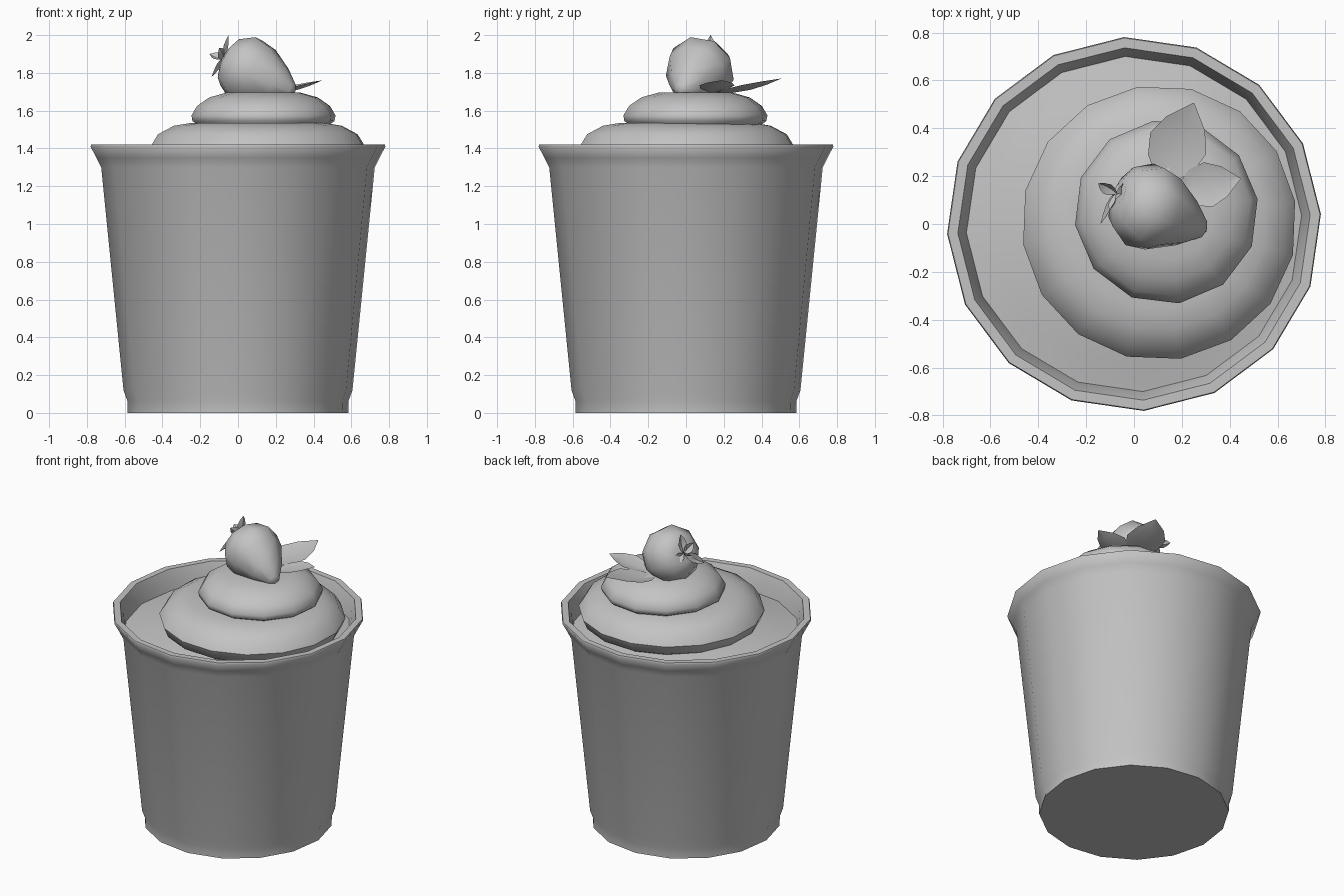
import bpy, bmesh, math
from mathutils import Vector, Matrix

cube = bpy.data.objects.get("Cube")
if cube:
    bpy.data.objects.remove(cube)

grey = bpy.data.materials.new("plain grey")
grey.use_nodes = True
grey.diffuse_color = (0.55, 0.55, 0.55, 1)
grey.node_tree.nodes["Principled BSDF"].inputs["Base Color"].default_value = grey.diffuse_color


def finish(name, bm, angle=50, solid=True):
    bmesh.ops.remove_doubles(bm, verts=bm.verts, dist=0.0005)
    if solid:
        bmesh.ops.recalc_face_normals(bm, faces=bm.faces)
    mesh = bpy.data.meshes.new(name)
    bm.to_mesh(mesh)
    bm.free()
    mesh.materials.append(grey)
    obj = bpy.data.objects.new(name, mesh)
    bpy.context.collection.objects.link(obj)
    bpy.ops.object.select_all(action="DESELECT")
    obj.select_set(True)
    bpy.context.view_layer.objects.active = obj
    bpy.ops.object.shade_smooth_by_angle(angle=math.radians(angle))
    return obj


def grid_faces(bm, rows, closed):
    for a, b in zip(rows, rows[1:]):
        n = len(a)
        for i in range(n if closed else n - 1):
            j = (i + 1) % n
            bm.faces.new((a[i], a[j], b[j], b[i]))


def lathe(name, profile, sides, matrix=Matrix(), turn=0.0, angle=50):
    """Spin (radius, height) points about z, then place the result."""
    bm = bmesh.new()
    rows = []
    for r, z in profile:
        row = []
        for i in range(sides):
            t = math.tau * i / sides + math.radians(turn)
            row.append(bm.verts.new(matrix @ Vector((r * math.cos(t), r * math.sin(t), z))))
        rows.append(row)
    grid_faces(bm, rows, True)
    return finish(name, bm, angle)


def leaf(name, base, tip, width, fold, curl, up=(0, 0, 1)):
    """Pointed leaf folded along its midrib and curled upward."""
    base, tip = Vector(base), Vector(tip)
    along = tip - base
    side = along.cross(Vector(up)).normalized()
    normal = side.cross(along).normalized()
    bm = bmesh.new()
    rows = []
    for t, w in ((0, 0.15), (0.25, 0.8), (0.5, 1), (0.75, 0.68), (1, 0.02)):
        mid = base + along * t - normal * curl * math.sin(math.pi * t)
        half = width * w / 2
        rows.append([bm.verts.new(mid + side * half * s + normal * fold * w * abs(s))
                     for s in (-1, 0, 1)])
    grid_faces(bm, rows, False)
    return finish(name, bm, solid=False)


# Cup with foot, flared lip and inner wall
lathe("cup", [(0, 0), (0.585, 0), (0.587, 0.065), (0.607, 0.12), (0.725, 1.3),
              (0.75, 1.35), (0.782, 1.41), (0.778, 1.42), (0.737, 1.42),
              (0.715, 1.36), (0.695, 1.26)], 16, turn=3)

# Filling level inside the cup
lathe("filling", [(0.703, 1.29), (0.6, 1.31), (0.4, 1.36), (0, 1.38)], 16, turn=3)

# Piped cream, two soft coils
lathe("lower_cream_coil", [(0.48, 1.31), (0.55, 1.35), (0.575, 1.41), (0.535, 1.475),
                           (0.45, 1.52), (0.36, 1.535), (0, 1.535)],
      16, Matrix.Translation((0.105, 0.005, 0)), turn=9)
lathe("upper_cream_coil", [(0.33, 1.51), (0.38, 1.545), (0.385, 1.575), (0.355, 1.625),
                           (0.29, 1.67), (0.2, 1.695), (0, 1.7)],
      12, Matrix.Translation((0.135, 0.05, 0)), turn=8)

# Tilted berry
stem = Vector((-0.065, 0.125, 1.87))
axis = Vector((0.38, -0.16, -0.18)).normalized()
tilt = Matrix.Translation(stem) @ axis.to_track_quat("Z", "Y").to_matrix().to_4x4()
lathe("berry", [(0, 0.015), (0.06, 0), (0.135, 0.035), (0.185, 0.12), (0.17, 0.21),
                (0.105, 0.33), (0.04, 0.415), (0, 0.435)], 9, tilt, turn=20)

# Small leaves around the berry stem
tips = [(-0.05, 0.13, 2.0), (-0.15, 0.17, 1.9), (-0.14, 0.0, 1.78),
        (-0.04, 0.19, 1.83), (-0.1, 0.06, 1.93)]
for i, tip in enumerate(tips):
    leaf(f"berry_leaf_{i + 1}", stem - axis * 0.01, tip, 0.06, 0.015, 0.01, up=-axis)

# Two larger garnish leaves
leaf("back_garnish_leaf", (0.12, 0.17, 1.69), (0.25, 0.505, 1.77), 0.25, 0.025, 0.02)
leaf("side_garnish_leaf", (0.18, 0.14, 1.69), (0.445, 0.19, 1.76), 0.19, 0.025, 0.015)
